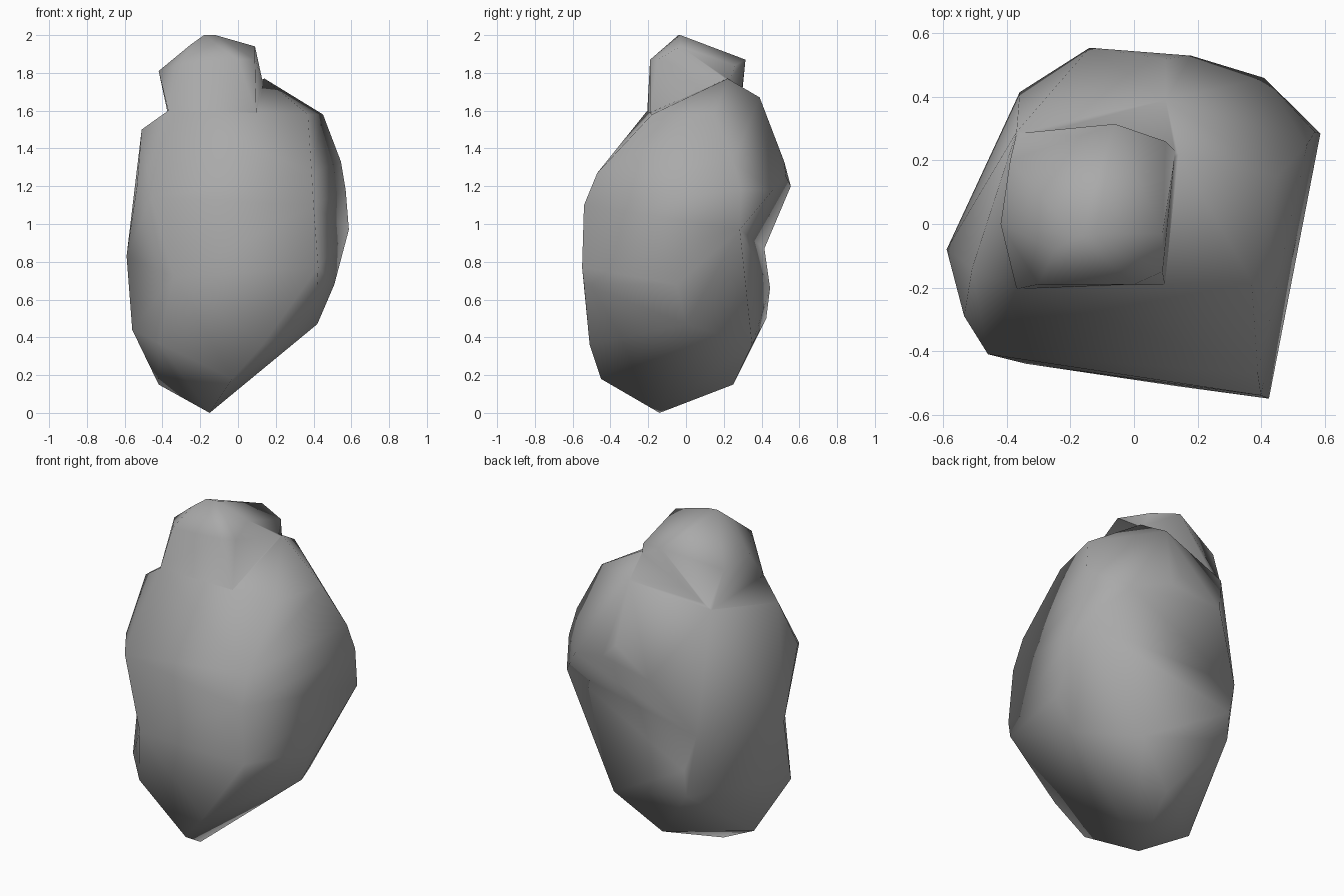
import bpy, bmesh

if "Cube" in bpy.data.objects:
    bpy.data.objects.remove(bpy.data.objects["Cube"])

stone = bpy.data.materials.new("stone grey")
stone.use_nodes = True
GREY = (0.4, 0.4, 0.4, 1)
stone.diffuse_color = GREY
stone.node_tree.nodes["Principled BSDF"].inputs["Base Color"].default_value = GREY

# Corners around the waist, shared by the base and the trunk
WAIST = [(-.59, -.08, .83), (-.34, -.44, .72), (.425, -.55, .77), (.587, .285, .97),
         (-.36, .415, .87)]

# Corners of the tapered base, lowest first
BASE = [(-.15, -.14, 0), (-.42, -.04, .15), (-.02, .25, .15), (-.03, -.45, .18),
        (.23, .35, .36), (.13, -.51, .36), (-.42, -.33, .37), (-.56, -.19, .44),
        (.42, 0, .47), (-.3, .425, .5), (-.3, .445, .66), (.51, -.05, .68),
        (.42, -.54, .68)]

# Corners of the trunk, up to its sloping shoulder
TRUNK = [(.4, -.54, 1.1), (-.46, -.41, 1.14), (-.535, -.29, 1.2), (.57, .29, 1.18),
         (.41, .46, 1.18), (.18, .53, 1.25), (-.14, .555, 1.2), (.39, -.47, 1.27),
         (.1, .52, 1.33), (.545, .25, 1.33), (-.51, -.14, 1.5), (.45, .15, 1.58),
         (.37, -.18, 1.58), (-.37, -.21, 1.6), (-.37, .29, 1.58), (.1, .39, 1.67),
         (.14, .22, 1.77)]

# Corners of the knob, rooted inside the trunk
KNOB = [(0, 0, 1.4), (-.37, -.205, 1.6), (.1, -.19, 1.58), (-.37, .285, 1.57),
        (.13, .23, 1.76), (-.42, 0, 1.81), (-.39, .2, 1.79), (.1, .26, 1.84),
        (-.3, -.19, 1.85), (0, -.19, 1.87), (.09, -.15, 1.87), (-.06, .315, 1.87),
        (-.25, -.08, 1.95), (.09, -.03, 1.94), (-.18, -.04, 2), (-.12, -.03, 2)]


def chiselled(name, corners):
    """A solid block stretched tightly over its corners."""
    bm = bmesh.new()
    for corner in corners:
        bm.verts.new(corner)
    hull = bmesh.ops.convex_hull(bm, input=bm.verts)
    spare = {g for g in hull["geom_interior"] + hull["geom_unused"]
             if isinstance(g, bmesh.types.BMVert)}
    bmesh.ops.delete(bm, geom=list(spare), context='VERTS')
    bmesh.ops.recalc_face_normals(bm, faces=bm.faces)
    mesh = bpy.data.meshes.new(name)
    bm.to_mesh(mesh)
    bm.free()
    mesh.materials.append(stone)
    block = bpy.data.objects.new(name, mesh)
    bpy.context.collection.objects.link(block)
    return block


# Join the three blocks into one boulder
boulder = chiselled("boulder", WAIST + TRUNK)
blocks = [chiselled("base", WAIST + BASE), chiselled("knob", KNOB)]
for block in blocks:
    block.hide_render = True
    union = boulder.modifiers.new("join " + block.name, 'BOOLEAN')
    union.operation = 'UNION'
    union.solver = 'EXACT'
    union.object = block
bpy.context.view_layer.update()
joined = boulder.evaluated_get(bpy.context.evaluated_depsgraph_get())
mesh = bpy.data.meshes.new_from_object(joined)
boulder.modifiers.clear()
boulder.data = mesh
for block in blocks:
    bpy.data.objects.remove(block)

# Weld the seams and round the shading
bm = bmesh.new()
bm.from_mesh(mesh)
bmesh.ops.remove_doubles(bm, verts=bm.verts, dist=0.015)
for face in bm.faces:
    face.smooth = True
bm.to_mesh(mesh)
bm.free()
